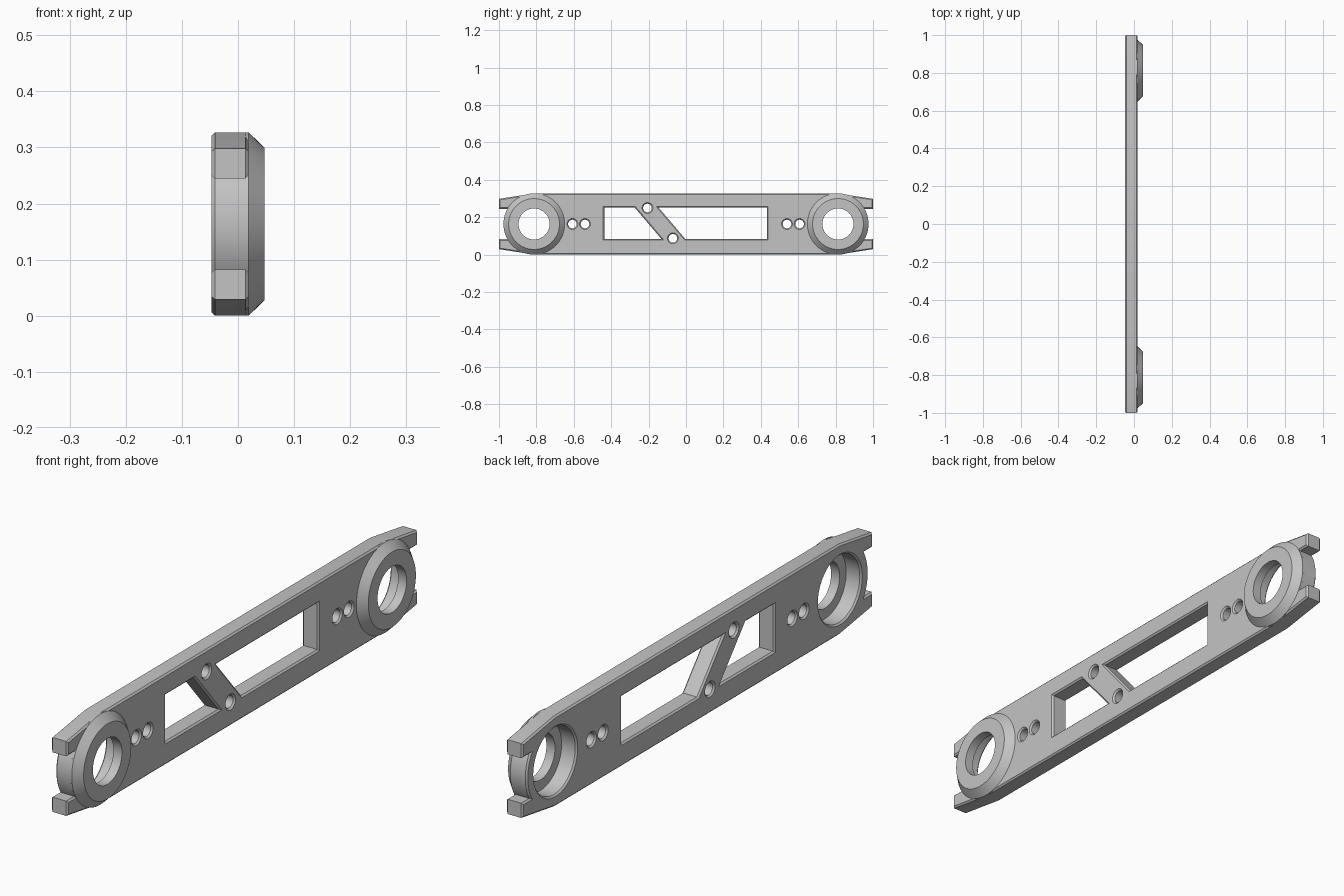
import bpy, bmesh, math
from mathutils import Matrix

if "Cube" in bpy.data.objects:
    bpy.data.objects.remove(bpy.data.objects["Cube"])

MID = 0.1635       # centre height
R = 0.1635         # boss radius
BOSS_Y = 0.8125    # boss distance from the middle
CHAMFER = 0.006
X_BACK, X_FACE, X_BOSS = -0.047, 0.019, 0.047

grey = bpy.data.materials.new("grey")
grey.diffuse_color = (0.55, 0.55, 0.55, 1)
grey.use_nodes = True
grey.node_tree.nodes["Principled BSDF"].inputs["Base Color"].default_value = grey.diffuse_color


def finish(obj):
    obj.data.materials.clear()
    obj.data.materials.append(grey)
    bpy.ops.object.select_all(action='DESELECT')
    obj.select_set(True)
    bpy.context.view_layer.objects.active = obj
    bpy.ops.object.shade_smooth_by_angle(angle=math.radians(30))


def arc(cy, cz, r, a0, a1, n):
    return [(cy + r * math.cos(a0 + (a1 - a0) * i / n),
             cz + r * math.sin(a0 + (a1 - a0) * i / n)) for i in range(n + 1)]


def circle(cy, cz, r, n):
    return arc(cy, cz, r, 0, 2 * math.pi, n)[:-1]


# Plate outline: forked ends wrapped around the round bosses
a = math.asin(0.081 / R)
half = [(BOSS_Y, 0), (1, 0.029), (1, MID - 0.081)]
half += arc(BOSS_Y, MID, R, -a, a, 20)
half += [(1, MID + 0.081), (1, 0.298), (BOSS_Y, 0.327)]
loops = [half + [(-y, z) for y, z in reversed(half)]]

# Two windows separated by the slanted rib
loops.append([(-0.437, 0.083), (-0.131, 0.083), (-0.275, 0.252), (-0.437, 0.252)])
loops.append([(-0.003, 0.083), (0.433, 0.083), (0.433, 0.252), (-0.147, 0.252)])

# Screw holes and bearing bores
for y, z in [(-0.206, 0.249), (-0.07, 0.087)]:
    loops.append(circle(y, z, 0.023, 32))
for s in (-1, 1):
    for y in (0.54, 0.607):
        loops.append(circle(s * y, MID, 0.023, 32))
    loops.append(circle(s * BOSS_Y, MID, 0.121, 64))

# Chamfered extrusion of the outline
curve = bpy.data.curves.new("plate_profile", 'CURVE')
curve.dimensions = '2D'
curve.fill_mode = 'BOTH'
curve.bevel_depth = CHAMFER
curve.bevel_resolution = 0
curve.offset = -CHAMFER
curve.extrude = (X_FACE - X_BACK) / 2 - CHAMFER
for pts in loops:
    sp = curve.splines.new('POLY')
    sp.points.add(len(pts) - 1)
    for p, (y, z) in zip(sp.points, pts):
        p.co = (y, z, 0, 1)
    sp.use_cyclic_u = True
plate = bpy.data.objects.new("plate", curve)
bpy.context.collection.objects.link(plate)
bpy.context.view_layer.objects.active = plate
plate.select_set(True)
bpy.ops.object.convert(target='MESH')
plate = bpy.context.view_layer.objects.active
plate.name = "plate"

# Stand the plate up: profile lies in y and z, thickness in x
turn = Matrix(((0, 0, 1, (X_BACK + X_FACE) / 2), (1, 0, 0, 0), (0, 1, 0, 0), (0, 0, 0, 1)))
bm = bmesh.new()
bm.from_mesh(plate.data)
bm.transform(turn)
bmesh.ops.remove_doubles(bm, verts=bm.verts, dist=1e-4)
bmesh.ops.recalc_face_normals(bm, faces=bm.faces)
bm.to_mesh(plate.data)
bm.free()
finish(plate)

# Tapered boss rings with a through hole
profile = [(0.083, 0.013), (0.083, X_BOSS), (0.136, X_BOSS), (R, X_FACE), (R, 0.013)]
N = 80
for side, s in (("front", -1), ("back", 1)):
    bm = bmesh.new()
    rings = [[bm.verts.new((x, y, z)) for y, z in circle(s * BOSS_Y, MID, r, N)]
             for r, x in profile]
    for k in range(len(rings)):
        p, q = rings[k], rings[(k + 1) % len(rings)]
        for i in range(N):
            j = (i + 1) % N
            bm.faces.new((p[i], p[j], q[j], q[i]))
    bmesh.ops.recalc_face_normals(bm, faces=bm.faces)
    me = bpy.data.meshes.new(side + "_boss")
    bm.to_mesh(me)
    bm.free()
    boss = bpy.data.objects.new(side + "_boss", me)
    bpy.context.collection.objects.link(boss)
    finish(boss)
